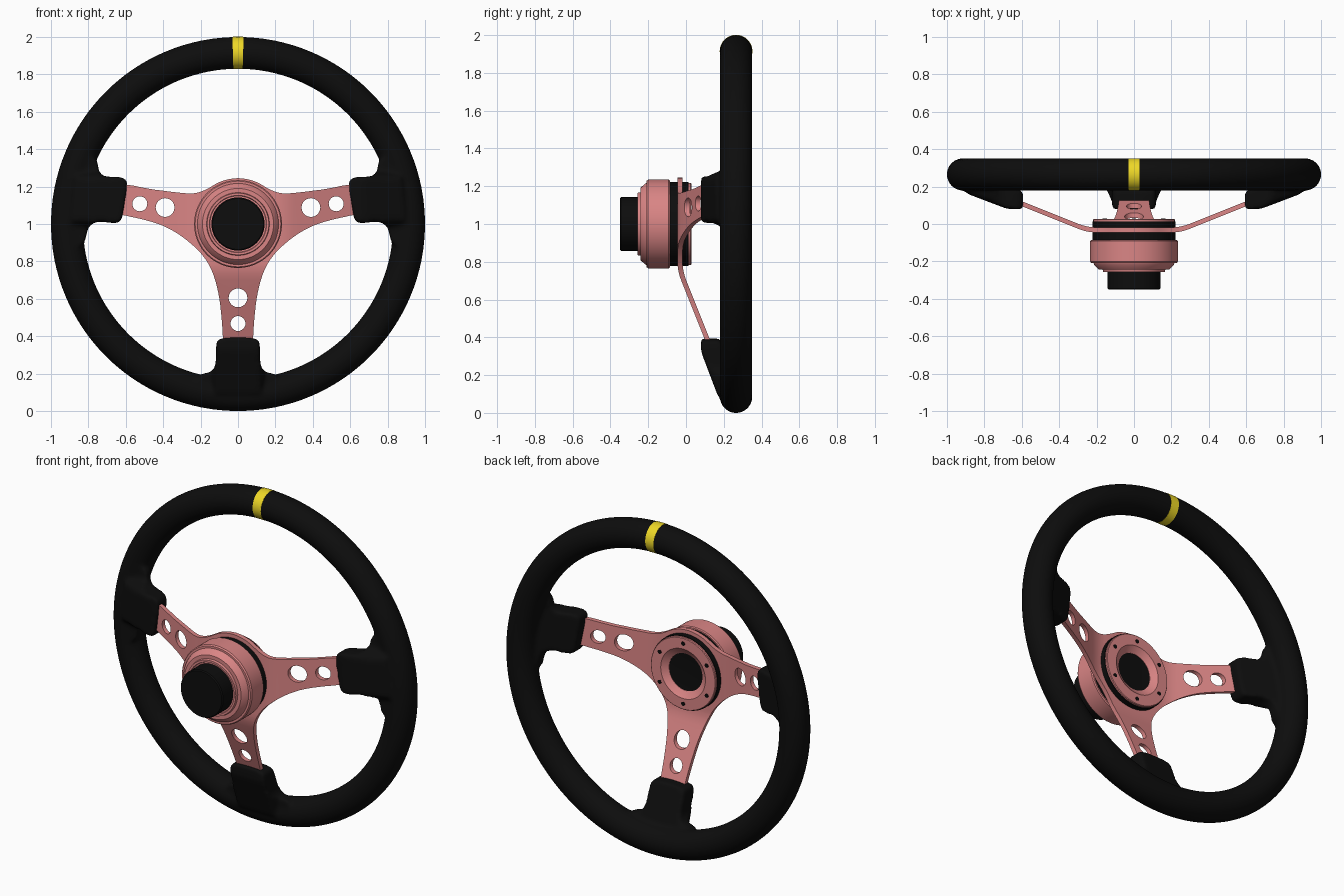
import bpy, bmesh
from math import sin, cos, pi, radians
from mathutils import Vector

if "Cube" in bpy.data.objects:
    bpy.data.objects.remove(bpy.data.objects["Cube"])

def material(name, rgb):
    m = bpy.data.materials.new(name)
    m.diffuse_color = (*rgb, 1)
    m.use_nodes = True
    m.node_tree.nodes["Principled BSDF"].inputs["Base Color"].default_value = m.diffuse_color
    return m

BLACK = material("black_grip", (0.004, 0.004, 0.004))
PINK = material("rose_metal", (0.70, 0.235, 0.235))
YELLOW = material("yellow_marker", (0.85, 0.68, 0.02))

def finish(name, bm, mat, angle=30):
    bmesh.ops.recalc_face_normals(bm, faces=bm.faces)
    me = bpy.data.meshes.new(name)
    bm.to_mesh(me)
    bm.free()
    me.materials.append(mat)
    ob = bpy.data.objects.new(name, me)
    bpy.context.collection.objects.link(ob)
    bpy.ops.object.select_all(action='DESELECT')
    ob.select_set(True)
    bpy.context.view_layer.objects.active = ob
    bpy.ops.object.shade_smooth_by_angle(angle=radians(angle))
    return ob

def lathe(bm, prof, closed=False, n=64, a0=0.0, a1=2 * pi):
    """Turn an (r, y) profile about the wheel axis; partial sweeps get end caps."""
    full = abs(a1 - a0 - 2 * pi) < 1e-6
    rings = []
    for i in range(n if full else n + 1):
        a = a0 + (a1 - a0) * i / n
        rings.append([bm.verts.new((r * sin(a), y, 1 + r * cos(a))) for r, y in prof])
    for i in range(n):
        p, q = rings[i], rings[(i + 1) % len(rings)]
        for j in range(len(prof) if closed else len(prof) - 1):
            k = (j + 1) % len(prof)
            bm.faces.new((p[j], p[k], q[k], q[j]))
    if not full:
        bm.faces.new(rings[0])
        bm.faces.new(rings[-1])
    bmesh.ops.remove_doubles(bm, verts=bm.verts, dist=1e-5)

def turned(name, prof, mat, closed=False):
    bm = bmesh.new()
    lathe(bm, prof, closed)
    return finish(name, bm, mat)

def circle(cx, cy, r, n):
    return [(cx + r * cos(2 * pi * i / n), cy + r * sin(2 * pi * i / n)) for i in range(n)]

def smooth_loop(pts, sub=4):
    """Closed Catmull-Rom curve through the points."""
    P = [Vector(p) for p in pts]
    n, out = len(P), []
    for i in range(n):
        a, b, c, d = P[i - 1], P[i], P[(i + 1) % n], P[(i + 2) % n]
        for s in range(sub):
            t = s / sub
            out.append(0.5 * (2 * b + (c - a) * t + (2 * a - 5 * b + 4 * c - d) * t * t
                              + (3 * b - a - 3 * c + d) * t ** 3))
    return out

def plate(bm, loops, xcuts, zcuts, front, back):
    """Fill an x-z outline with holes, cut it, and give it front and back y surfaces."""
    t = bmesh.new()
    for loop in loops:
        vs = [t.verts.new((p[0], 0, p[1])) for p in loop]
        for i, v in enumerate(vs):
            t.edges.new((vs[i - 1], v))
    bmesh.ops.triangle_fill(t, use_beauty=True, edges=t.edges[:], normal=(0, -1, 0))
    for cuts, no in ((xcuts, (1, 0, 0)), (zcuts, (0, 0, 1))):
        for c in cuts:
            bmesh.ops.bisect_plane(t, geom=t.verts[:] + t.edges[:] + t.faces[:], dist=1e-5,
                                   plane_co=Vector(no) * c, plane_no=no)
    res = bmesh.ops.extrude_face_region(t, geom=t.faces[:])
    top = {g for g in res["geom"] if isinstance(g, bmesh.types.BMVert)}
    for v in t.verts:
        v.co.y = (back if v in top else front)(v.co.x, v.co.z)
    tmp = bpy.data.meshes.new("tmp")
    t.to_mesh(tmp)
    t.free()
    bm.from_mesh(tmp)
    bpy.data.meshes.remove(tmp)

def reach(x, z):
    return max(abs(x), 1 - z)

# Rim with the three spoke grips blended into it
def grip_front(x, z):
    d = reach(x, z)
    v = abs(z - 1.13) if abs(x) > 0.5 else abs(x)
    y = max(0.08, 0.085 + (d - 0.69) * 0.38) + max(0, v - 0.12) * 2.2
    return min(y, 0.19)

def grip_back(x, z):
    return max(0.18 + (reach(x, z) - 0.61) * 0.38, grip_front(x, z) + 0.05)

side = [(0.86, 1.34), (0.76, 1.34), (0.745, 1.29), (0.715, 1.255), (0.63, 1.25), (0.592, 1.22),
        (0.608, 1.10), (0.622, 1.03), (0.65, 1.005), (0.75, 1.012), (0.80, 0.98), (0.825, 0.90),
        (0.90, 0.90)]
half = [(0.20, 0.10), (0.20, 0.19), (0.145, 0.21), (0.12, 0.25), (0.117, 0.34), (0.09, 0.388)]
lower = half + [(-x, z) for x, z in reversed(half)]
bm = bmesh.new()
lathe(bm, circle(0.915, 0.265, 0.0863, 32), True, 128)
steps = [i * 0.03 for i in range(-32, 50)]
for outline in (side, [(-x, z) for x, z in side], lower):
    plate(bm, [smooth_loop(outline)], steps, steps, grip_front, grip_back)
rim = finish("rim", bm, BLACK, 180)
m = rim.modifiers.new("blend", 'REMESH')
m.mode = 'VOXEL'
m.voxel_size = 0.01
m.use_smooth_shade = True
m = rim.modifiers.new("soften", 'SMOOTH')
m.factor = 0.5
m.iterations = 16

# Yellow centre marker at the top
bm = bmesh.new()
lathe(bm, circle(0.915, 0.265, 0.0865, 48), True, 4, -0.03, 0.03)
finish("centre_marker", bm, YELLOW)

# Three-spoke plate, bent back from the hub
def bend(x, z):
    t = max(0, reach(x, z) - 0.2)
    return -0.045 + (2 * t * t if t < 0.1 else 0.4 * (t - 0.05))

edge = [(0.09, 1.228), (0.17, 1.185), (0.23, 1.165), (0.30, 1.166), (0.45, 1.184), (0.66, 1.208),
        (0.68, 1.07), (0.60, 1.045), (0.50, 1.022), (0.40, 0.99), (0.30, 0.933), (0.20, 0.845),
        (0.14, 0.75), (0.105, 0.63), (0.088, 0.50), (0.08, 0.38), (0.075, 0.32)]
outline = [(0, 1.245)] + edge + [(-x, z) for x, z in reversed(edge)]
holes = [(0, 0.605, 0.05), (0, 0.468, 0.04)]
for s in (-1, 1):
    holes += [(s * 0.39, 1.088, 0.05), (s * 0.525, 1.108, 0.04)]
cuts = [0.2, 0.22, 0.24, 0.26, 0.28, 0.3, 0.5]
bm = bmesh.new()
plate(bm, [smooth_loop(outline)] + [circle(*h, 32) for h in holes],
      cuts + [-c for c in cuts], [1 - c for c in cuts],
      bend, lambda x, z: bend(x, z) + 0.027)
finish("spokes", bm, PINK)

# Hub stack, front to back
turned("horn_button", [(0, -0.35), (0.136, -0.35), (0.142, -0.344), (0.142, -0.24), (0, -0.24)], BLACK)
turned("hub_body", [(0, -0.25), (0.15, -0.25), (0.153, -0.257), (0.165, -0.257), (0.168, -0.242),
                    (0.19, -0.242), (0.213, -0.218), (0.217, -0.208), (0.229, -0.208),
                    (0.235, -0.20), (0.235, -0.092), (0.23, -0.086), (0, -0.086)], PINK)
turned("front_spacer", [(0, -0.09), (0.222, -0.09), (0.222, -0.04), (0, -0.04)], BLACK)
turned("rear_spacer", [(0, -0.025), (0.222, -0.025), (0.222, 0.014), (0.19, 0.014),
                       (0.12, 0.0), (0, 0.0)], BLACK)
turned("rear_ring", [(0.215, 0.010), (0.218, 0.013), (0.218, 0.024), (0.214, 0.028),
                     (0.15, 0.028), (0.143, 0.022), (0.112, 0.002), (0.112, -0.006)], PINK, True)

# Six bolts on the rear ring
bm = bmesh.new()
for i in range(6):
    a = pi / 2 + i * pi / 3
    f = [bm.verts.new((x, 0.015, z)) for x, z in
         circle(0.182 * cos(a), 1 + 0.182 * sin(a), 0.012, 16)]
    r = bmesh.ops.extrude_face_region(bm, geom=[bm.faces.new(f)])
    for v in r["geom"]:
        if isinstance(v, bmesh.types.BMVert):
            v.co.y = 0.0295
finish("ring_bolts", bm, BLACK)
